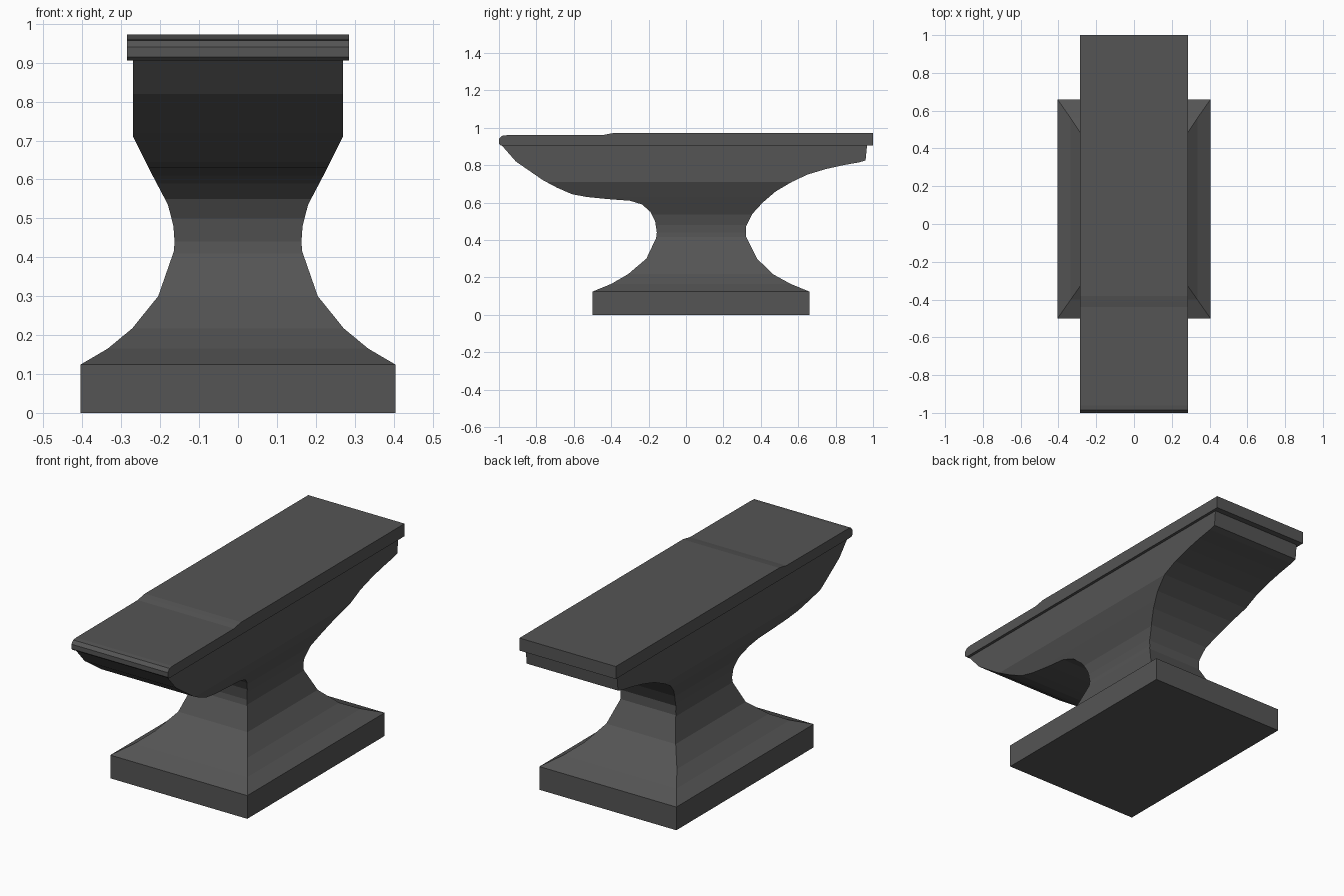
import bpy, bmesh

if "Cube" in bpy.data.objects:
    bpy.data.objects.remove(bpy.data.objects["Cube"])

iron = bpy.data.materials.new("dark iron grey")
iron.diffuse_color = (0.09, 0.09, 0.09, 1)
iron.use_nodes = True
iron.node_tree.nodes["Principled BSDF"].inputs["Base Color"].default_value = iron.diffuse_color


def make_object(name, bm):
    bmesh.ops.recalc_face_normals(bm, faces=bm.faces[:])
    mesh = bpy.data.meshes.new(name)
    bm.to_mesh(mesh)
    bm.free()
    mesh.materials.append(iron)
    obj = bpy.data.objects.new(name, mesh)
    bpy.context.collection.objects.link(obj)
    return obj


def lookup(points, z):
    """Linear interpolation through (z, value) points."""
    for (z0, v0), (z1, v1) in zip(points, points[1:]):
        if z <= z1:
            return v0 + (v1 - v0) * (z - z0) / (z1 - z0)
    return points[-1][1]


# Body: rectangular sections following a front, a back and a side outline
front = [(.124, -.5), (.165, -.40), (.217, -.31), (.30, -.212), (.41, -.16),
         (.44, -.156), (.50, -.165), (.55, -.19), (.59, -.235), (.61, -.30),
         (.618, -.41), (.63, -.53), (.645, -.61), (.68, -.69), (.72, -.765),
         (.82, -.91), (.906, -.985)]
back = [(.124, .66), (.165, .56), (.217, .465), (.30, .38), (.42, .32),
        (.47, .32), (.54, .355), (.60, .41), (.66, .48), (.71, .565),
        (.75, .65), (.78, .75), (.80, .84), (.815, .925), (.825, .96), (.906, .968)]
side = [(.124, .405), (.165, .335), (.217, .272), (.30, .205), (.415, .165),
        (.44, .163), (.48, .166), (.535, .18), (.63, .23), (.71, .27), (.906, .27)]

bm = bmesh.new()
levels = sorted({z for outline in (front, back, side) for z, _ in outline})
rings = []
for z in [0.0] + levels:
    h = max(z, .124)                       # straight plinth below the first level
    w, y0, y1 = lookup(side, h), lookup(front, h), lookup(back, h)
    rings.append([bm.verts.new(p) for p in
                  ((-w, y0, z), (w, y0, z), (w, y1, z), (-w, y1, z))])
for a, b in zip(rings, rings[1:]):
    for i in range(4):
        j = (i + 1) % 4
        bm.faces.new((a[i], a[j], b[j], b[i]))
bm.faces.new(rings[0])
bm.faces.new(rings[-1])
make_object("anvil_body", bm)

# Face plate: side profile with a small step down at the front, extruded across x
profile = [(-.99, .906), (-1, .915), (-1, .94), (-.985, .957), (-.96, .96),
           (-.44, .962), (-.41, .968), (-.38, .973), (1, .973), (1, .906)]
bm = bmesh.new()
left = bm.faces.new([bm.verts.new((-.285, y, z)) for y, z in profile])
new = bmesh.ops.extrude_face_region(bm, geom=[left])["geom"]
bmesh.ops.translate(bm, vec=(.57, 0, 0),
                    verts=[v for v in new if isinstance(v, bmesh.types.BMVert)])
make_object("face_plate", bm)
